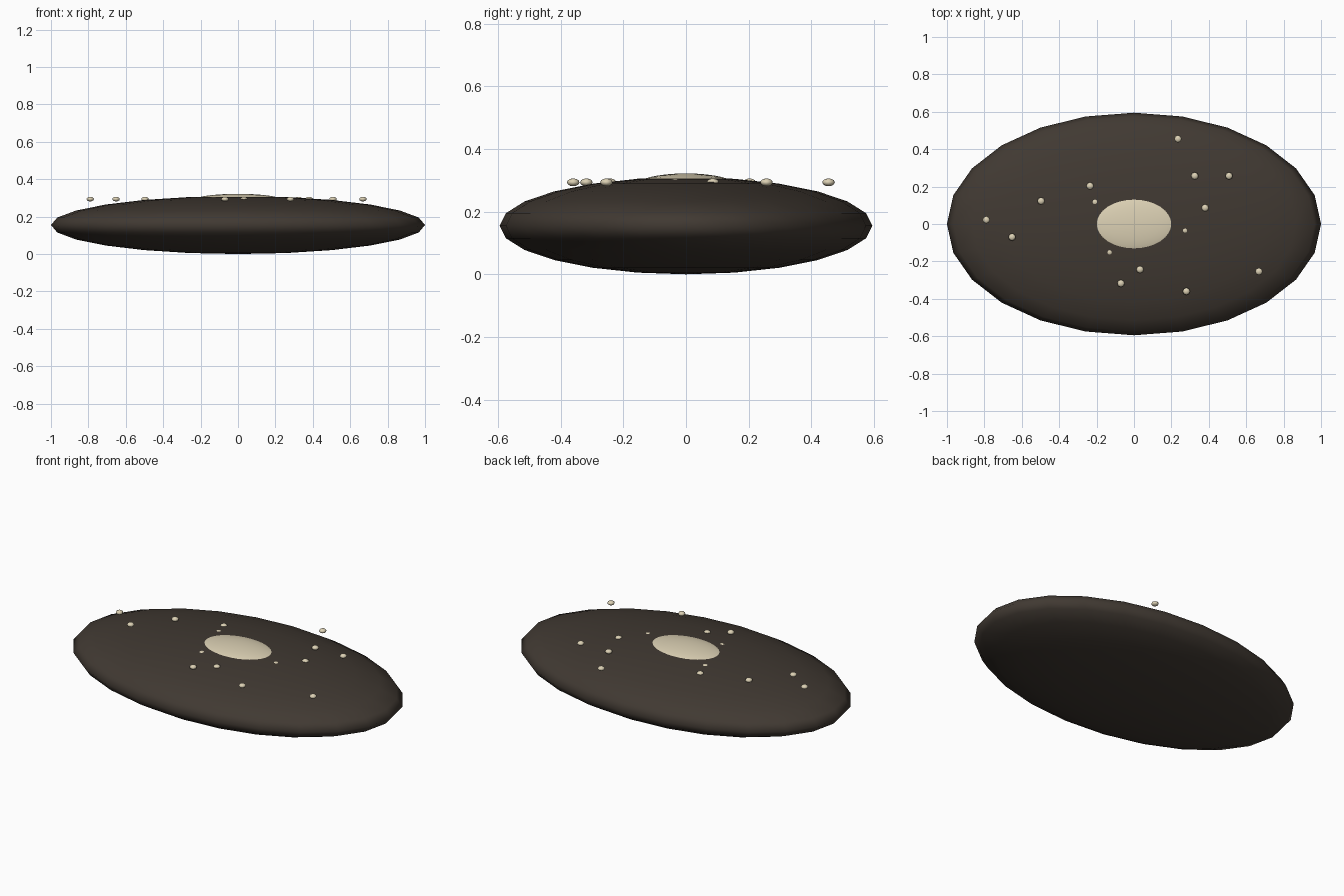
import bpy
import math

if "Cube" in bpy.data.objects:
    bpy.data.objects.remove(bpy.data.objects["Cube"])


def material(name, rgb):
    m = bpy.data.materials.new(name)
    m.diffuse_color = (*rgb, 1)
    m.use_nodes = True
    m.node_tree.nodes["Principled BSDF"].inputs["Base Color"].default_value = m.diffuse_color
    return m


dark = material("dark brown", (0.052, 0.041, 0.032))
cream = material("pale cream", (0.72, 0.64, 0.46))


def ellipsoid(name, loc, radii, segments, rings, mat):
    bpy.ops.mesh.primitive_uv_sphere_add(segments=segments, ring_count=rings, radius=1, location=loc)
    ob = bpy.context.object
    ob.name = name
    ob.scale = radii
    bpy.ops.object.transform_apply(location=False, rotation=False, scale=True)
    ob.data.materials.append(mat)
    bpy.ops.object.shade_smooth()
    return ob


# Flattened main disc
ellipsoid("disc", (0, 0, 0.155), (1, 0.595, 0.155), 24, 12, dark)

# Pale core rising through the top of the disc
ellipsoid("core", (0, 0, 0.282), (0.25, 0.162, 0.04), 32, 16, cream)

# Small flattened beads scattered at one height
beads = [(0.235, 0.455), (0.325, 0.257), (0.508, 0.257), (0.38, 0.086), (0.272, -0.035),
         (0.668, -0.254), (0.28, -0.36), (0.032, -0.243), (-0.07, -0.318), (-0.13, -0.15),
         (-0.652, -0.07), (-0.79, 0.022), (-0.497, 0.123), (-0.235, 0.203), (-0.208, 0.117)]
for i, (x, y) in enumerate(beads):
    ellipsoid(f"bead_{i + 1}", (x, y, 0.2935), (0.02, 0.02, 0.0125), 8, 6, cream)
